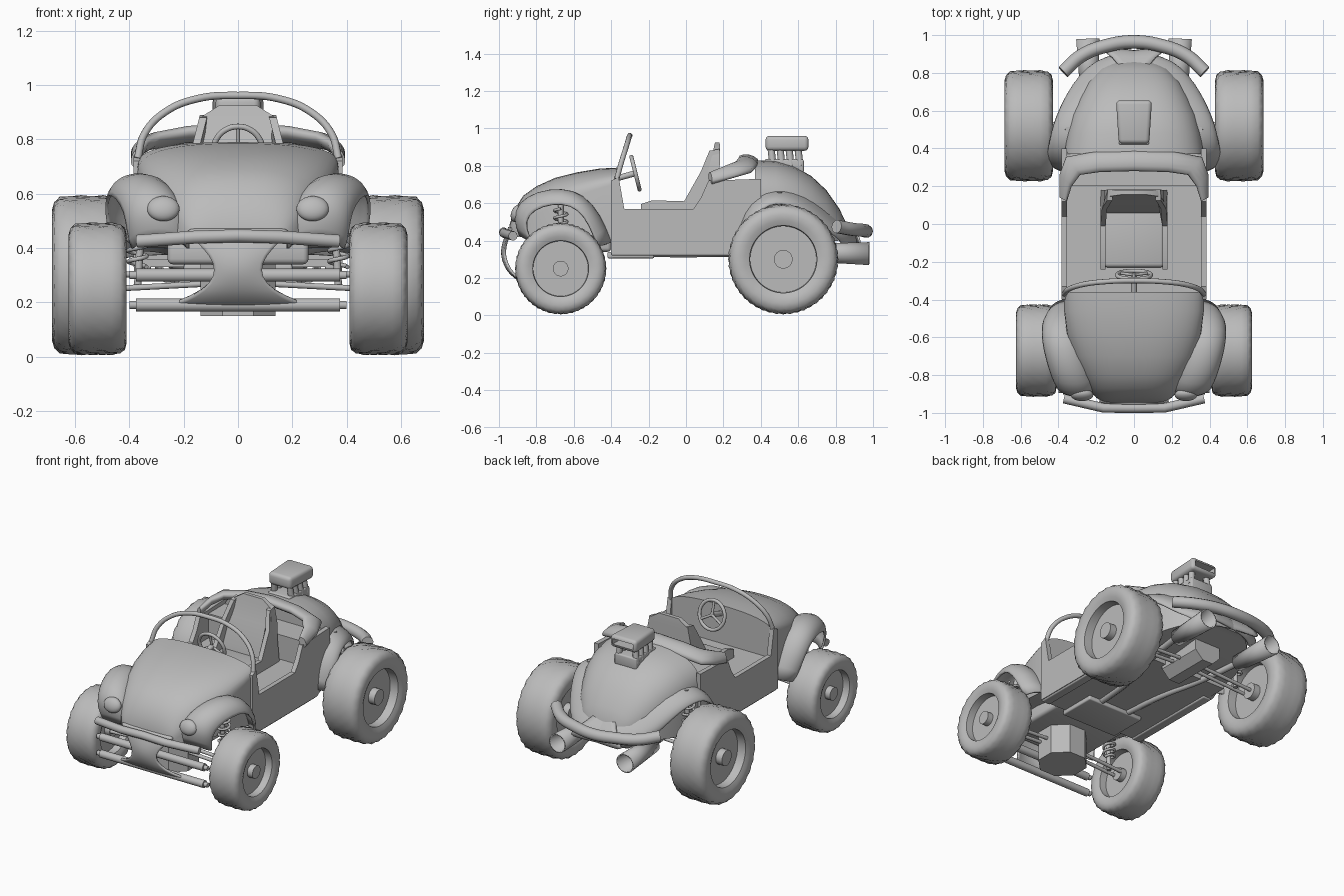
import bpy, bmesh
from math import sin, cos, pi, radians, copysign
from mathutils import Vector, Matrix

default_cube = bpy.data.objects.get("Cube")
if default_cube:
    bpy.data.objects.remove(default_cube, do_unlink=True)

paint = bpy.data.materials.new("plain_grey")
paint.use_nodes = True
grey = (0.5, 0.5, 0.5, 1)
paint.diffuse_color = grey
paint.node_tree.nodes["Principled BSDF"].inputs["Base Color"].default_value = grey
SIDES = (("left", 1), ("right", -1))


def finish(name, mesh, angle=40):
    """Link a mesh as a shaded, painted object."""
    mesh.materials.clear()
    mesh.materials.append(paint)
    part = bpy.data.objects.new(name, mesh)
    bpy.context.collection.objects.link(part)
    bpy.ops.object.select_all(action="DESELECT")
    part.select_set(True)
    bpy.context.view_layer.objects.active = part
    bpy.ops.object.shade_smooth_by_angle(angle=radians(angle))
    return part


def from_bmesh(name, bm, angle=40):
    bmesh.ops.recalc_face_normals(bm, faces=bm.faces)
    mesh = bpy.data.meshes.new(name)
    bm.to_mesh(mesh)
    bm.free()
    return finish(name, mesh, angle)


def loft(name, rings, closed=True, caps=True, angle=40):
    """Skin a list of equal point rings."""
    bm = bmesh.new()
    rows = [[bm.verts.new(p) for p in ring] for ring in rings]
    count = len(rows[0])
    for a, b in zip(rows, rows[1:]):
        for i in range(count if closed else count - 1):
            j = (i + 1) % count
            bm.faces.new((a[i], a[j], b[j], b[i]))
    if caps:
        bm.faces.new(rows[0])
        bm.faces.new(rows[-1])
    return from_bmesh(name, bm, angle)


def box(name, low, high, bevel=0.0):
    bm = bmesh.new()
    low, high = Vector(low), Vector(high)
    bmesh.ops.create_cube(bm, size=1, matrix=Matrix.Translation((low + high) / 2)
                          @ Matrix.Diagonal((*(high - low), 1)))
    if bevel:
        bmesh.ops.bevel(bm, geom=bm.edges[:], offset=bevel, segments=3, affect="EDGES", profile=0.5)
    return from_bmesh(name, bm)


def rod(name, start, end, radius, sides=20, caps=True, tip=None):
    bm = bmesh.new()
    start, end = Vector(start), Vector(end)
    axis = end - start
    turn = axis.to_track_quat("Z", "Y").to_matrix().to_4x4() @ Matrix.Rotation(pi / sides, 4, "Z")
    bmesh.ops.create_cone(bm, cap_ends=caps, segments=sides, radius1=radius, radius2=tip or radius,
                          depth=axis.length, matrix=Matrix.Translation((start + end) / 2) @ turn)
    return from_bmesh(name, bm)


def tube(name, points, radius, smooth=True, cyclic=False):
    """Round pipe through the points, turned into a mesh."""
    curve = bpy.data.curves.new(name, "CURVE")
    curve.dimensions = "3D"
    curve.bevel_depth, curve.bevel_resolution = radius, 3
    curve.use_fill_caps, curve.resolution_u = True, 6
    spline = curve.splines.new("BEZIER")
    spline.bezier_points.add(len(points) - 1)
    spline.use_cyclic_u = cyclic
    for knot, point in zip(spline.bezier_points, points):
        knot.co = point
        knot.handle_left_type = knot.handle_right_type = "AUTO" if smooth else "VECTOR"
    helper = bpy.data.objects.new(name + "_path", curve)
    bpy.context.collection.objects.link(helper)
    graph = bpy.context.evaluated_depsgraph_get()
    mesh = bpy.data.meshes.new_from_object(helper.evaluated_get(graph))
    bpy.data.objects.remove(helper)
    return finish(name, mesh)


def mirrored(half):
    """Complete a path that ends on the centre line."""
    return half + [(-x, y, z) for x, y, z in reversed(half[:-1])]


def thicken(part, amount, smooth=0):
    if smooth:
        part.modifiers.new("smooth", "SUBSURF").levels = smooth
        part.modifiers["smooth"].render_levels = smooth
    shell = part.modifiers.new("shell", "SOLIDIFY")
    shell.thickness, shell.offset = amount, 0


def shell_ring(y, width, shoulder, top, bottom, steps=20):
    """Arched body cross-section."""
    ring = [(width, y, bottom)]
    for k in range(steps + 1):
        c, s = cos(pi * k / steps), sin(pi * k / steps)
        ring.append((width * copysign(abs(c) ** 0.75, c), y, shoulder + (top - shoulder) * abs(s) ** 0.85))
    return ring + [(-width, y, bottom)]


# Hood and rear shell
loft("hood", [shell_ring(*s) for s in (
    (-.36, .37, .71, .79, .4), (-.46, .37, .68, .785, .4), (-.58, .355, .64, .765, .42),
    (-.7, .325, .59, .735, .42), (-.8, .28, .54, .69, .42), (-.87, .24, .5, .64, .42),
    (-.92, .2, .46, .56, .42), (-.945, .16, .44, .48, .42))], angle=50)
loft("rear_shell", [shell_ring(*s) for s in (
    (.37, .37, .62, .83, .36), (.48, .355, .6, .825, .36), (.58, .33, .57, .795, .37),
    (.67, .29, .53, .745, .38), (.75, .245, .49, .67, .39), (.82, .18, .45, .57, .4),
    (.865, .1, .42, .475, .4))], angle=50)

# Open cockpit tub
door_line = ((-.4, .33), (-.4, .72), (-.36, .74), (-.33, .57), (.04, .57), (.08, .63),
             (.12, .72), (.4, .73), (.4, .42), (.27, .33))
for side, s in SIDES:
    loft(f"{side}_body_side", [[(s * x, y, z) for y, z in door_line] for x in (.355, .385)])
    box(f"{side}_sill", (s * .35 - .03, -.4, .32), (s * .35 + .03, .26, .345), .008)
box("floor_pan", (-.36, -.4, .33), (.36, .4, .36))
box("cockpit_deck", (-.36, -.37, .51), (.36, .24, .54))
box("front_floor_plate", (-.2, -.42, .305), (.2, -.17, .34), .008)
box("rear_bulkhead", (-.36, .2, .45), (.36, .24, .7))
box("parcel_shelf", (-.36, .22, .66), (.36, .38, .7))

# Padded collar behind the seat: outer and inner edge of each section
collar = [((.395, .14, .72), (.355, .12, .745)), ((.395, .26, .75), (.33, .2, .785)),
          ((.36, .355, .775), (.285, .26, .81)), ((.2, .385, .805), (.18, .275, .83)),
          ((0, .39, .82), (0, .28, .84))]
outer_edge, inner_edge = (mirrored([pair[k] for pair in collar]) for k in (0, 1))
rings = []
for p, q in zip(map(Vector, outer_edge), map(Vector, inner_edge)):
    rings.append([(p + q) / 2 + (p - q) / 2 * cos(k * pi / 6) + Vector((0, 0, .03)) * sin(k * pi / 6)
                  for k in range(12)])
loft("padded_collar", rings, angle=60)


# Fenders
def fender(name, s, hub, path, width, start, drop):
    """Arched strip around the hub, rounded off from its crown line."""
    rings = []
    for y, z, outer in path:
        inward = Vector((0, hub[0] - y, hub[1] - z)).normalized() * drop
        arc = [start + (pi / 2 - start) * k / 8 for k in range(9)]
        rings.append([Vector((s * (outer - width + width * sin(a)), y, z)) + inward * (1 - cos(a))
                      for a in arc])
    thicken(loft(name, rings, closed=False, caps=False, angle=60), .012, 1)


front_path = ((-.89, .43, .39), (-.92, .52, .405), (-.895, .6, .415), (-.8, .66, .445), (-.66, .68, .475),
              (-.55, .645, .485), (-.46, .54, .48), (-.4, .39, .45))
rear_path = ((.24, .38, .45), (.26, .52, .455), (.33, .635, .455), (.42, .69, .44), (.52, .7, .425),
             (.64, .665, .39), (.75, .59, .35), (.85, .49, .3), (.92, .44, .23), (.93, .38, .18))
for side, s in SIDES:
    fender(f"{side}_front_fender", s, (-.67, .3), front_path, .105, -pi / 2, .08)
    fender(f"{side}_rear_fender", s, (.52, .3), rear_path, .38, 0, .1)

    # Headlights
    bm = bmesh.new()
    bmesh.ops.create_uvsphere(bm, u_segments=24, v_segments=12, radius=1,
                              matrix=Matrix.Translation((s * .275, -.905, .545))
                              @ Matrix.Rotation(-.35, 4, "X") @ Matrix.Diagonal((.06, .03, .048, 1)))
    from_bmesh(f"{side}_headlight", bm)


# Wheels with lumpy tyres
def wheel(name, s, centre, radius, half):
    edge = [(.45, .02), (.45, .6), (.88, .61), (.97, .7), (1, .82), (.94, .92), (.78, .98), (.48, 1), (.16, 1)]
    profile = edge + [(-x, r) for x, r in reversed(edge)]
    rings = []
    for row, (x, r) in enumerate(profile):
        ring = []
        for k in range(96):
            a = 2 * pi * k / 96
            groove = .014 * (1 - cos(24 * a + pi * row)) if r > .8 else 0
            d = radius * (r - groove)
            ring.append(Vector(centre) + Vector((s * x * half, d * cos(a), d * sin(a))))
        rings.append(ring)
    loft(name, rings, angle=60)
    mid = Vector(centre)
    rod(name + "_hub", mid - Vector((half * .8, 0, 0)), mid + Vector((half * .8, 0, 0)), radius * .17)


# Suspension, axles and exhausts
for side, s in SIDES:
    wheel(f"{side}_front_wheel", s, (s * .517, -.67, .25), .245, .107)
    wheel(f"{side}_rear_wheel", s, (s * .557, .52, .3), .295, .128)
    for end, y, z in (("front", -.67, .25), ("rear", .5, .3)):
        coil = [(s * .37 + .033 * cos(k * pi / 4), y + .033 * sin(k * pi / 4), z + .08 + .005 * k)
                for k in range(49)]
        tube(f"{side}_{end}_spring", coil, .008)
        rod(f"{side}_{end}_damper", (s * .37, y, z), (s * .35, y, z + .36), .014)
        for offset in (-.03, .03):
            rod(f"{side}_{end}_axle", (s * .08, y + offset, z + .02), (s * .46, y + offset, z), .011)
    tube(f"{side}_exhaust_feed", [(s * .1, -.2, .33), (s * .13, .1, .33), (s * .2, .4, .335), (s * .24, .7, .34)], .02)
    thicken(rod(f"{side}_exhaust", (s * .235, .68, .335), (s * .245, .98, .33), .045, caps=False, tip=.058), .008)

# Underbody housings
rod("front_gearbox", (0, -.66, .15), (0, -.66, .43), .15, sides=8)
box("front_cross_mount", (-.26, -.8, .34), (.26, -.4, .43), .02)
rod("rear_gearbox", (0, .37, .35), (0, .68, .35), .1, sides=8)

# Bumpers and nose guard
tube("front_bumper", mirrored([(.37, -.925, .425), (.16, -.974, .44), (0, -.975, .445)]), .025, smooth=False)
tube("rear_bumper", mirrored([(.375, .805, .475), (.28, .89, .46), (.14, .945, .455), (0, .964, .45)]), .036)
for z in (.3, .19):
    rod("lower_bumper_tube", (-.375, -.88, z), (.375, -.88, z), .024)
    rod("lower_bumper_pin", (-.4, -.88, z), (.4, -.88, z), .015)
guard = ((-.945, .47, .2), (-.965, .42, .15), (-.982, .37, .1), (-.985, .32, .08),
         (-.97, .27, .1), (-.94, .22, .17), (-.885, .185, .27))
thicken(loft("nose_guard", [[(w * k / 4, y + .015 * (k / 4) ** 2, z) for k in range(-4, 5)] for y, z, w in guard],
             closed=False, caps=False, angle=60), .012, 1)

# Windshield hoop and steering
tube("windshield_hoop", mirrored([(.37, -.37, .73), (.345, -.345, .82), (.27, -.32, .9),
                                  (.15, -.305, .95), (0, -.3, .962)]), .014)
hub = Vector((0, -.27, .76))
tilt = Matrix.Rotation(radians(104), 3, "X")
tube("steering_wheel", [hub + tilt @ Vector((.09 * cos(k * pi / 6), .09 * sin(k * pi / 6), 0)) for k in range(12)],
     .011, cyclic=True)
for k in range(3):
    a = pi / 2 + 2 * pi * k / 3
    rod("steering_spoke", hub, hub + tilt @ Vector((.09 * cos(a), .09 * sin(a), 0)), .008)
rod("steering_column", hub, (0, -.38, .73), .016)

# Bucket seat
box("seat_cushion", (-.16, -.23, .5), (.16, .1, .585), .02)
wing = ((-.24, .5), (-.24, .595), (-.18, .615), (-.01, .61), (.08, .77), (.125, .88), (.18, .89), (.18, .5))
for side, s in SIDES:
    loft(f"{side}_seat_wing", [[(s * (x - max(0, z - .74) * .25), y, z) for y, z in wing] for x in (.15, .178)])
back = ((.5, .05, .18, .16), (.62, .06, .18, .16), (.78, .12, .18, .16), (.88, .145, .182, .14),
        (.925, .155, .18, .07))
loft("seat_back", [[(-w, y, z), (w, y, z), (w, r, z), (-w, r, z)] for z, y, r, w in back])

# Engine intake
box("intake_base", (-.08, .42, .76), (.08, .63, .835), .01)
for s in (-1, 1):
    for k in range(4):
        y = .455 + .048 * k
        rod("intake_stack", (s * .065, y + .01, .8), (s * .055, y, .89), .019, sides=12)
bm = bmesh.new()
bmesh.ops.create_cube(bm, size=1, matrix=Matrix.Translation((0, .54, .92)) @ Matrix.Diagonal((.19, .23, .08, 1)))
for v in bm.verts:
    if v.co.y < .5:
        v.co.x *= .85
bmesh.ops.bevel(bm, geom=bm.edges[:], offset=.022, segments=3, affect="EDGES", profile=0.5)
bm.normal_update()
mouth = max(bm.faces, key=lambda f: f.calc_center_median().y)
bmesh.ops.inset_region(bm, faces=[mouth], thickness=.004)
bmesh.ops.translate(bm, verts=mouth.verts[:], vec=(0, -.12, 0))
from_bmesh("intake_scoop", bm)
